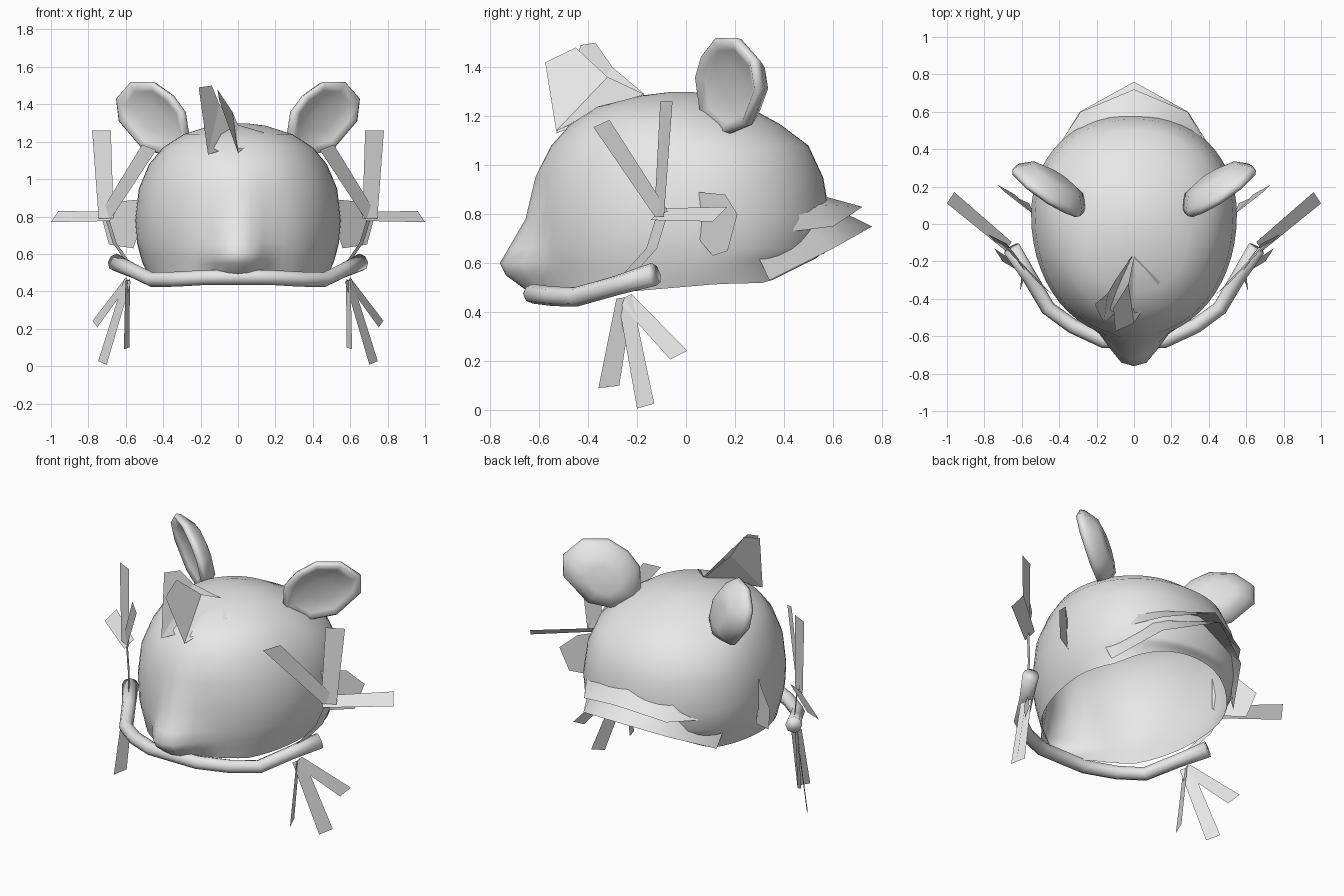
import bpy, bmesh, math
from mathutils import Vector

if "Cube" in bpy.data.objects:
    bpy.data.objects.remove(bpy.data.objects["Cube"])

grey = bpy.data.materials.new("plain grey")
grey.diffuse_color = (0.8, 0.8, 0.8, 1)
grey.use_nodes = True
grey.node_tree.nodes["Principled BSDF"].inputs["Base Color"].default_value = grey.diffuse_color


def make(name, verts, faces, smooth=False, fix=True):
    me = bpy.data.meshes.new(name)
    me.from_pydata([tuple(v) for v in verts], [], faces)
    me.materials.append(grey)
    if fix:
        bm = bmesh.new()
        bm.from_mesh(me)
        bmesh.ops.recalc_face_normals(bm, faces=bm.faces)
        bm.to_mesh(me)
        bm.free()
    for p in me.polygons:
        p.use_smooth = smooth
    ob = bpy.data.objects.new(name, me)
    bpy.context.collection.objects.link(ob)
    return ob


def loft(name, rings, start=False, end=False, smooth=True):
    """Bridge closed rings of equal size, optionally capping the ends."""
    n = len(rings[0])
    verts = [v for r in rings for v in r]
    faces = [(a * n + i, a * n + (i + 1) % n, (a + 1) * n + (i + 1) % n, (a + 1) * n + i)
             for a in range(len(rings) - 1) for i in range(n)]
    if start:
        faces.append(tuple(range(n))[::-1])
    if end:
        faces.append(tuple((len(rings) - 1) * n + i for i in range(n)))
    return make(name, verts, faces, smooth)


def spow(v, e):
    return math.copysign(abs(v) ** e, v)


def lerp_table(t, table):
    for (a, va), (b, vb) in zip(table, table[1:]):
        if t <= b:
            return va + (vb - va) * max(0, (t - a) / (b - a))
    return table[-1][1]


# Head shell, open underneath: height, front y, back y, half width, nose push, nose half width
levels = [(0.50, -0.58, 0.53, 0.49, 0.07, 0.12), (0.55, -0.595, 0.55, 0.51, 0.14, 0.14),
          (0.60, -0.605, 0.565, 0.525, 0.155, 0.145), (0.66, -0.61, 0.58, 0.54, 0.115, 0.13),
          (0.78, -0.61, 0.59, 0.55, 0.045, 0.11), (0.95, -0.595, 0.56, 0.53, 0.02, 0.10),
          (1.08, -0.55, 0.50, 0.475, 0, 0.1), (1.17, -0.47, 0.38, 0.40, 0, 0.1),
          (1.24, -0.36, 0.25, 0.29, 0, 0.1), (1.285, -0.18, 0.12, 0.15, 0, 0.1),
          (1.298, -0.07, 0.03, 0.05, 0, 0.1)]
rim = [(-0.6, 0.49), (-0.4, 0.47), (0.13, 0.515), (0.33, 0.52), (0.53, 0.62)]
rings = []
N = 56
for k, (z, yf, yb, hw, push, nw) in enumerate(levels):
    mid = 0.05 if z < 1.1 else (yf + yb) / 2
    ring = []
    for i in range(N):
        a = 2 * math.pi * i / N
        s = math.sin(a)
        y = mid + (yb - mid if s > 0 else mid - yf) * spow(s, 0.97)
        x = hw * spow(math.cos(a), 0.94)
        zz = lerp_table(y, rim) if k == 0 else z + max(0, s) * max(0, 0.13 - 0.9 * (z - 0.5))
        if s < 0:
            y -= push * math.exp(-abs(x / nw) ** 3)
        ring.append((x, y, zz))
    rings.append(ring)
loft("head", rings, end=True)

# Mouth roll curving round the lower face
half = [(0.16, -0.625, 0.475), (0.33, -0.545, 0.465), (0.46, -0.45, 0.462),
        (0.56, -0.28, 0.51), (0.655, -0.13, 0.555)]
path = [Vector((-x, y, z)) for x, y, z in half[::-1]] + [Vector((0, -0.625, 0.475))] + [Vector(p) for p in half]
rings = []
for i, p in enumerate(path):
    t = (path[min(i + 1, len(path) - 1)] - path[max(i - 1, 0)]).normalized()
    side = t.cross(Vector((0, 0, 1))).normalized()
    up = side.cross(t)
    r = 0.048 if i in (0, len(path) - 1) else 0.04
    rings.append([p + r * (math.cos(a) * side + math.sin(a) * up)
                  for a in [2 * math.pi * j / 8 for j in range(8)]])
loft("mouth_roll", rings, True, True)

# Ears: outline in x,z set on a slanted plane, padded back, flared rim, shallow front
outline = [(0.27, 1.2), (0.275, 1.36), (0.33, 1.45), (0.42, 1.52), (0.54, 1.52),
           (0.63, 1.43), (0.63, 1.31), (0.52, 1.16), (0.38, 1.12)]
layers = [(0.4, -0.085), (0.7, -0.07), (0.86, -0.035), (0.97, -0.01), (1.0, 0.015),
          (0.92, 0.035), (0.74, 0.015), (0.35, 0.0)]


def ear_point(x, z, scale, w, m):
    x, z = 0.455 + (x - 0.455) * scale, 1.32 + (z - 1.32) * scale
    w += 0.2 * (z - 1.32)
    return (m * (x + 0.6 * w), 0.19 + (x - 0.455) * 0.72 - 0.8 * w, z)


# Cards: start, end, width vector at the end
cards = {
    "upper_quill": ((0.705, -0.11, 0.79), (0.73, -0.08, 1.26), (0.10, 0.05, 0)),
    "forward_quill": ((0.71, -0.10, 0.80), (0.475, -0.345, 1.17), (0.075, 0.065, 0.03)),
    "side_quill": ((0.67, -0.12, 0.80), (0.98, 0.14, 0.80), (0.04, -0.06, -0.06)),
    "lower_quill": ((0.59, -0.25, 0.46), (0.725, -0.165, 0.017), (0.045, 0.07, 0.02)),
    "lower_front_quill": ((0.59, -0.25, 0.46), (0.595, -0.315, 0.095), (-0.03, 0.085, 0.01)),
    "lower_back_quill": ((0.59, -0.25, 0.46), (0.765, -0.03, 0.225), (0.025, 0.07, 0.035)),
}

for label, m in (("right", 1), ("left", -1)):
    loft("ear_" + label, [[ear_point(x, z, s, w, m) for x, z in outline] for s, w in layers], True, True)

    for name, (a, b, w) in cards.items():
        a, b, w = Vector(a), Vector(b), Vector(w) / 2
        pts = [a - w * 0.8, a + w * 0.8, b + w, b - w]
        make(name + "_" + label, [(m * p.x, p.y, p.z) for p in pts], [(0, 1, 2, 3)], fix=False)

    # Bent stem joining the quills to the mouth roll
    stem = [(0.585, -0.24, 0.55), (0.66, -0.14, 0.66), (0.70, -0.10, 0.79)]
    pts = [(m * (x + 0.01 * d), y + 0.022 * d, z) for x, y, z in stem for d in (-1, 1)]
    make("stem_" + label, pts, [(0, 1, 3, 2), (2, 3, 5, 4)], fix=False)

    # Cheek tuft
    tuft = [(0.535, 0.05, 0.89), (0.64, 0.16, 0.88), (0.73, 0.21, 0.80),
            (0.69, 0.17, 0.65), (0.56, 0.11, 0.63), (0.535, 0.05, 0.70)]
    make("cheek_tuft_" + label, [(m * x, y, z) for x, y, z in tuft], [tuple(range(6))], fix=False)

# Forelock made of two crossing locks
make("forelock_left", [(-0.16, -0.53, 1.13), (-0.21, -0.43, 1.49), (-0.14, -0.37, 1.50),
                       (-0.10, -0.30, 1.40), (-0.01, -0.17, 1.29), (-0.04, -0.42, 1.17)],
     [(0, 1, 2, 3), (0, 3, 4, 5)], fix=False)
make("forelock_right", [(0.0, -0.53, 1.14), (-0.10, -0.575, 1.42), (-0.11, -0.45, 1.48),
                        (-0.03, -0.32, 1.36), (0.0, -0.17, 1.29), (0.14, -0.31, 1.25)],
     [(0, 1, 2, 3), (0, 3, 4, 5)], fix=False)

# Neck fringe: two layered flaps at the back, given as half rows and mirrored
flaps = {
    "neck_fringe_lower": ([(0.47, 0.28, 0.66), (0.29, 0.48, 0.78), (0, 0.575, 0.84)],
                          [(0.45, 0.34, 0.53), (0.29, 0.60, 0.66), (0, 0.76, 0.75)]),
    "neck_fringe_upper": ([(0.40, 0.40, 0.82), (0.27, 0.50, 0.84), (0, 0.575, 0.87)],
                          [(0.39, 0.44, 0.73), (0.285, 0.60, 0.75), (0, 0.72, 0.83)]),
}
for name, rows in flaps.items():
    pts = [p for row in rows for p in row + [(-x, y, z) for x, y, z in row[1::-1]]]
    make(name, pts, [(i, i + 1, i + 6, i + 5) for i in range(4)], smooth=True)
